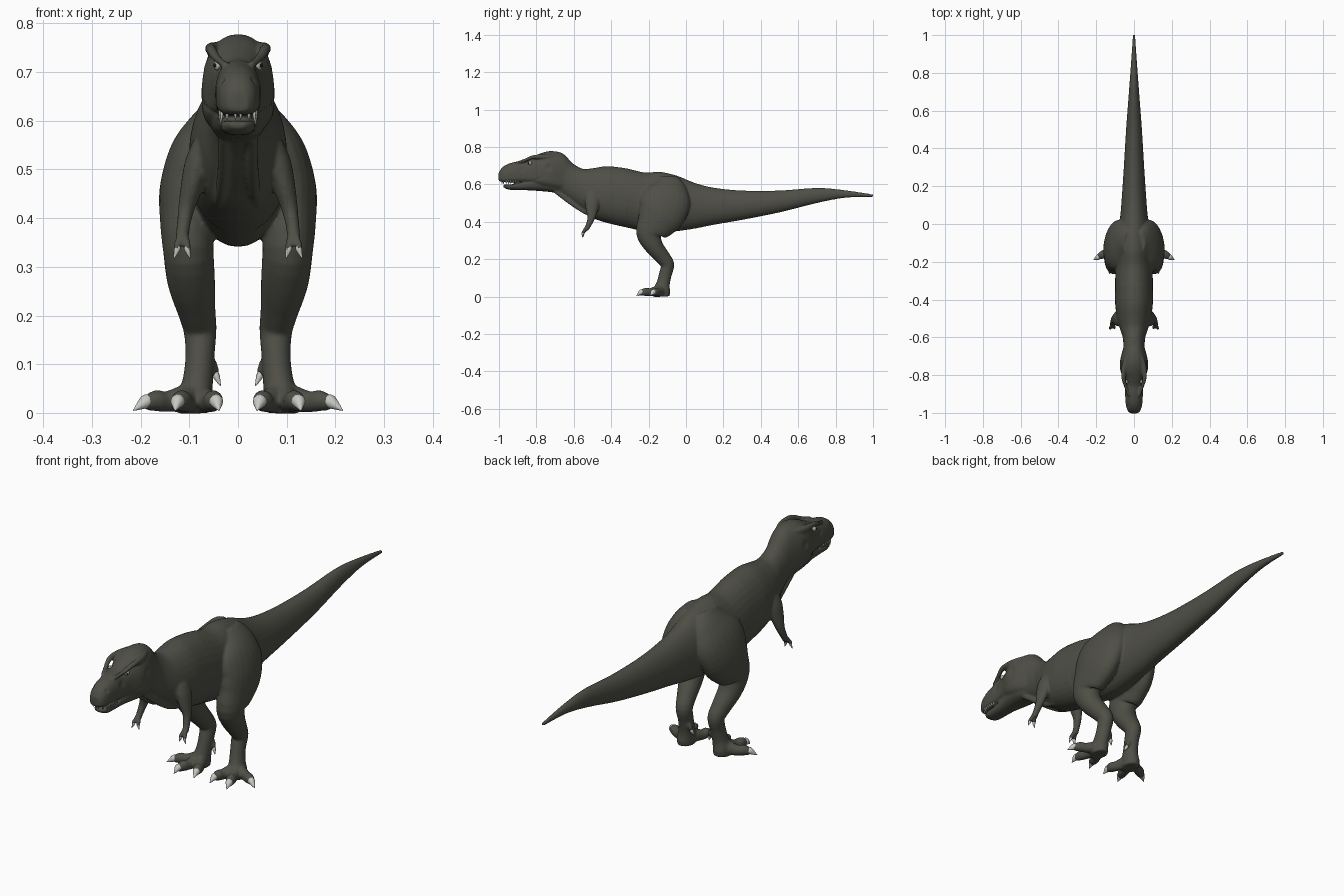
import bpy, bmesh, math
from mathutils import Vector


def material(name, rgb):
    m = bpy.data.materials.new(name)
    m.diffuse_color = (*rgb, 1)
    return m


HIDE = material("dark olive hide", (0.078, 0.078, 0.063))
IVORY = material("pale claw", (0.58, 0.58, 0.55))
EYE = material("pale eye", (0.45, 0.44, 0.38))
BLACK = material("black pupil", (0.01, 0.01, 0.01))


def spline(rows, steps=4):
    """Catmull-Rom interpolation of rows of numbers."""
    out = []
    for i in range(len(rows) - 1):
        a, b, c, d = rows[max(i - 1, 0)], rows[i], rows[i + 1], rows[min(i + 2, len(rows) - 1)]
        for k in range(steps):
            t = k / steps
            out.append([0.5 * (2 * q + (r - p) * t + (2 * p - 5 * q + 4 * r - s) * t * t
                               + (3 * q - p - 3 * r + s) * t ** 3) for p, q, r, s in zip(a, b, c, d)])
    out.append(list(rows[-1]))
    return out


def skin(bm, rings):
    """Closed surface through rings of points."""
    loops = [[bm.verts.new(p) for p in ring] for ring in rings]
    n = len(loops[0])
    faces = [bm.faces.new((a[i], a[(i + 1) % n], b[(i + 1) % n], b[i]))
             for a, b in zip(loops, loops[1:]) for i in range(n)]
    faces += [bm.faces.new(loops[0]), bm.faces.new(loops[-1])]
    bmesh.ops.recalc_face_normals(bm, faces=faces)


def power(v, p):
    return math.copysign(abs(v) ** (2 / p), v)


def hull(bm, rows, frac, p_top, p_low, n=32):
    """Loft along y; each row is y, top, bottom, half width."""
    rings = []
    for y, top, low, w in spline(rows):
        zc = low + frac * (top - low)
        ring = []
        for i in range(n):
            a = 2 * math.pi * i / n
            c, s = math.cos(a), math.sin(a)
            p = p_top if s >= 0 else p_low
            ring.append((w * power(c, p), y, zc + (top - zc if s >= 0 else zc - low) * power(s, p)))
        rings.append(ring)
    skin(bm, rings)


def tube(bm, rows, side=1, n=16):
    """Limb; each row is x, y, z, sideways radius, other radius."""
    rows = spline(rows)
    pts = [Vector((side * r[0], r[1], r[2])) for r in rows]
    rings = []
    for i, r in enumerate(rows):
        t = (pts[min(i + 1, len(pts) - 1)] - pts[max(i - 1, 0)]).normalized()
        u = (Vector((1, 0, 0)) - t * t.x).normalized()
        v = t.cross(u)
        rings.append([pts[i] + u * r[3] * math.cos(2 * math.pi * k / n)
                      + v * r[4] * math.sin(2 * math.pi * k / n) for k in range(n)])
    skin(bm, rings)


def finish(bm, name, mat):
    me = bpy.data.meshes.new(name)
    bm.to_mesh(me)
    bm.free()
    me.materials.append(mat)
    me.shade_smooth()
    ob = bpy.data.objects.new(name, me)
    bpy.context.collection.objects.link(ob)
    return ob


bm = bmesh.new()
claws = bmesh.new()

# neck, torso and tail
hull(bm, [(-.78, .735, .585, .045), (-.70, .765, .555, .057), (-.65, .752, .53, .056),
          (-.60, .708, .49, .06), (-.55, .683, .455, .076), (-.50, .686, .42, .09),
          (-.42, .697, .393, .10), (-.32, .686, .37, .10)], .45, 2, 2.2)
hull(bm, [(-.46, .69, .41, .094), (-.42, .697, .393, .10), (-.32, .686, .37, .10), (-.22, .663, .348, .098),
          (-.14, .667, .341, .095), (-.05, .647, .349, .085), (.05, .607, .364, .072),
          (.15, .582, .384, .064), (.30, .567, .41, .054), (.50, .567, .45, .042),
          (.70, .581, .50, .027), (.85, .569, .528, .016), (1.003, .546, .532, .006)], .48, 1.9, 2.1)

# skull and lower jaw
hull(bm, [(-1.002, .66, .62, .02), (-.985, .688, .613, .035), (-.95, .71, .612, .044),
          (-.90, .723, .612, .047), (-.86, .728, .612, .049), (-.82, .746, .605, .057),
          (-.77, .769, .59, .073), (-.72, .778, .58, .073), (-.66, .766, .57, .058),
          (-.61, .715, .57, .045)], .4, 2.2, 4)
hull(bm, [(-.977, .598, .585, .018), (-.95, .6, .572, .034), (-.90, .603, .57, .037),
          (-.84, .62, .568, .043), (-.78, .63, .564, .055), (-.72, .63, .558, .058),
          (-.66, .60, .548, .04)], .7, 5, 2.5)

for s in (1, -1):
    # brow ridge
    tube(bm, [(.028, -.91, .715, .006, .006), (.044, -.86, .729, .009, .009), (.054, -.825, .744, .011, .010),
              (.056, -.79, .748, .012, .012), (.048, -.74, .747, .015, .015), (.03, -.69, .75, .012, .012)], s)
    # throat fold
    tube(bm, [(.03, -.70, .565, .01, .012), (.03, -.62, .507, .012, .014), (.035, -.54, .455, .012, .014),
              (.04, -.48, .43, .01, .01)], s)
    # leg
    tube(bm, [(.03, -.10, .635, .03, .06), (.055, -.10, .58, .052, .105), (.08, -.11, .52, .064, .135),
              (.095, -.13, .45, .067, .13), (.103, -.165, .39, .057, .105), (.102, -.197, .335, .052, .07),
              (.096, -.172, .27, .049, .05), (.085, -.125, .21, .039, .041), (.078, -.099, .17, .034, .036),
              (.078, -.11, .12, .030, .034), (.082, -.122, .07, .031, .036),
              (.088, -.13, .03, .036, .046), (.088, -.13, 0, .034, .042)], s, 24)
    # toes with claws: tip of flesh, then tip of claw
    for mid, end, tip in (((.108, -.19), (.125, -.242), (.129, -.264)),
                          ((.057, -.19), (.044, -.230), (.039, -.253)),
                          ((.145, -.15), (.191, -.177), (.215, -.191))):
        half = [(a + b) / 2 for a, b in zip(mid, end)]
        tube(bm, [(.09, -.13, .035, .03, .034), (*mid, .023, .02, .022), (*half, .025, .021, .022),
                  (*end, .019, .013, .015)], s)
        tube(claws, [(*[h * .4 + e * .6 for h, e in zip(half, end)], .026, .012, .012),
                     (*end, .022, .014, .014), (*tip, .005, .001, .001)], s, 12)
    # dewclaw
    tube(bm, [(.07, -.10, .12, .012, .014), (.053, -.10, .098, .011, .012), (.046, -.103, .08, .008, .009)], s)
    tube(claws, [(.048, -.102, .085, .006, .007), (.044, -.104, .074, .007, .008), (.036, -.11, .056, .001, .001)], s, 10)
    # arm
    tube(bm, [(.07, -.50, .55, .024, .04), (.082, -.50, .51, .028, .042), (.095, -.503, .465, .023, .033),
              (.106, -.507, .42, .017, .021), (.112, -.52, .385, .014, .015), (.115, -.533, .358, .014, .012)], s)
    # fingers with claws
    for fx, tx, fy in ((.104, .098, -.547), (.125, .132, -.55)):
        tube(bm, [(.114, -.53, .372, .009, .010), (fx, fy, .343, .008, .009), (fx, fy - .002, .336, .007, .008)], s)
        tube(claws, [(fx, fy, .345, .006, .006), (fx, fy - .002, .336, .0065, .0065),
                     (tx, fy - .004, .317, .001, .001)], s, 10)

# fuse all flesh into one smooth skin
raw = finish(bm, "body_raw", HIDE)
mod = raw.modifiers.new("fuse", 'REMESH')
mod.mode = 'VOXEL'
mod.voxel_size = 0.005
mod = raw.modifiers.new("soften", 'SMOOTH')
mod.factor = 0.5
mod.iterations = 4
deps = bpy.context.evaluated_depsgraph_get()
skin_bm = bmesh.new()
skin_bm.from_object(raw, deps)
bpy.data.objects.remove(raw)

# dents: eye socket, nostril, cheek hollow, mouth line, ear hollow (y, z, radius, depth)
dents = [(-.835, .714, .016, .006), (-.965, .682, .010, .005), (-.875, .68, .025, .004),
         (-.735, .69, .025, .005)]
dents += [(-.89 + .013 * i, .608 + .028 * (i / 9) ** 2, .010, .003) for i in range(10)]
for v in skin_bm.verts:
    if v.co.y < -.65 and abs(v.co.x) > .012:
        push = 0
        for y, z, r, depth in dents:
            d = math.hypot(v.co.y - y, v.co.z - z) / r
            if d < 1:
                push += depth * (1 - d * d) ** 2
        v.co.x -= math.copysign(min(push, .008), v.co.x)
finish(skin_bm, "body", HIDE)
finish(claws, "claws", IVORY)

# teeth along the upper lip
teeth = bmesh.new()
for s in (1, -1):
    for i in range(8):
        a = i / 3 * math.pi / 2 + .15
        if i < 3:
            x, y = .036 * math.sin(a), -.948 - .036 * math.cos(a)
        else:
            x, y = .0365, -.95 + .013 * (i - 3)
        drop = (.014, .016, .022, .026, .022, .02, .016, .013)[i]
        tube(teeth, [(x, y, .622, .004, .004), (x, y, .614, .0035, .0035), (x, y, .616 - drop, .0006, .0006)], s, 8)
finish(teeth, "teeth", IVORY)


# eyes and pupils
def ball(bm, co, r):
    out = bmesh.ops.create_uvsphere(bm, u_segments=16, v_segments=10, radius=r)
    bmesh.ops.translate(bm, verts=out["verts"], vec=co)


eyes, pupils = bmesh.new(), bmesh.new()
for s in (1, -1):
    ball(eyes, (s * .040, -.835, .714), .011)
    ball(pupils, (s * .0465, -.8405, .714), .0045)
finish(eyes, "eyes", EYE)
finish(pupils, "pupils", BLACK)
